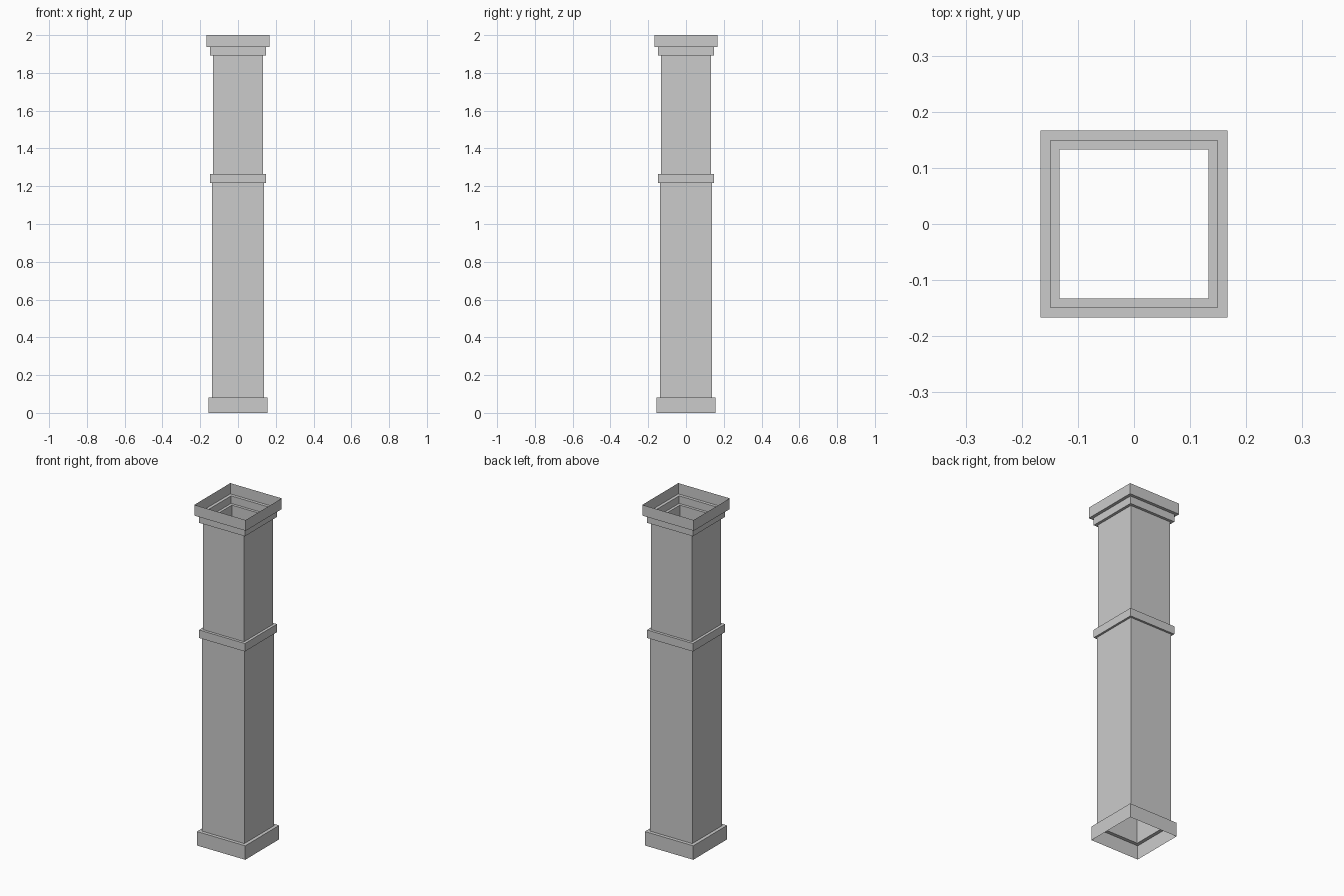
import bpy
import bmesh

default_cube = bpy.data.objects.get("Cube")
if default_cube:
    bpy.data.objects.remove(default_cube, do_unlink=True)

# Plain grey finish
grey = bpy.data.materials.new("plain_grey")
grey.use_nodes = True
colour = (0.6, 0.6, 0.6, 1.0)
grey.diffuse_color = colour
grey.node_tree.nodes["Principled BSDF"].inputs["Base Color"].default_value = colour


def square_shell(name, profile):
    """Sweep a (half width, height) profile around a square, open at both ends."""
    bm = bmesh.new()
    corners = ((-1, -1), (1, -1), (1, 1), (-1, 1))
    rings = [[bm.verts.new((sx * r, sy * r, z)) for sx, sy in corners]
             for r, z in profile]
    for low, high in zip(rings, rings[1:]):
        for i in range(4):
            j = (i + 1) % 4
            bm.faces.new((low[i], low[j], high[j], high[i]))
    mesh = bpy.data.meshes.new(name)
    bm.to_mesh(mesh)
    bm.free()
    mesh.materials.append(grey)
    obj = bpy.data.objects.new(name, mesh)
    bpy.context.collection.objects.link(obj)
    return obj


# Half widths
BASE, LOWER, BAND, UPPER, CAP = 0.157, 0.137, 0.149, 0.133, 0.167
# Heights of the joints
Z_BASE, Z_BAND, Z_UPPER, Z_NECK, Z_CAP, Z_TOP = 0.082, 1.217, 1.264, 1.893, 1.937, 2.0

# Hollow sheet parts, from the floor up, each ledge joining its neighbour
square_shell("base_plinth", [(BASE, 0), (BASE, Z_BASE), (LOWER, Z_BASE)])
square_shell("lower_shaft", [(LOWER, Z_BASE), (LOWER, Z_BAND)])
square_shell("middle_band", [(LOWER, Z_BAND), (BAND, Z_BAND),
                             (BAND, Z_UPPER), (UPPER, Z_UPPER)])
square_shell("upper_shaft", [(UPPER, Z_UPPER), (UPPER, Z_NECK)])
square_shell("neck_moulding", [(UPPER, Z_NECK), (BAND, Z_NECK), (BAND, Z_CAP)])
square_shell("top_cap", [(BAND, Z_CAP), (CAP, Z_CAP), (CAP, Z_TOP)])
